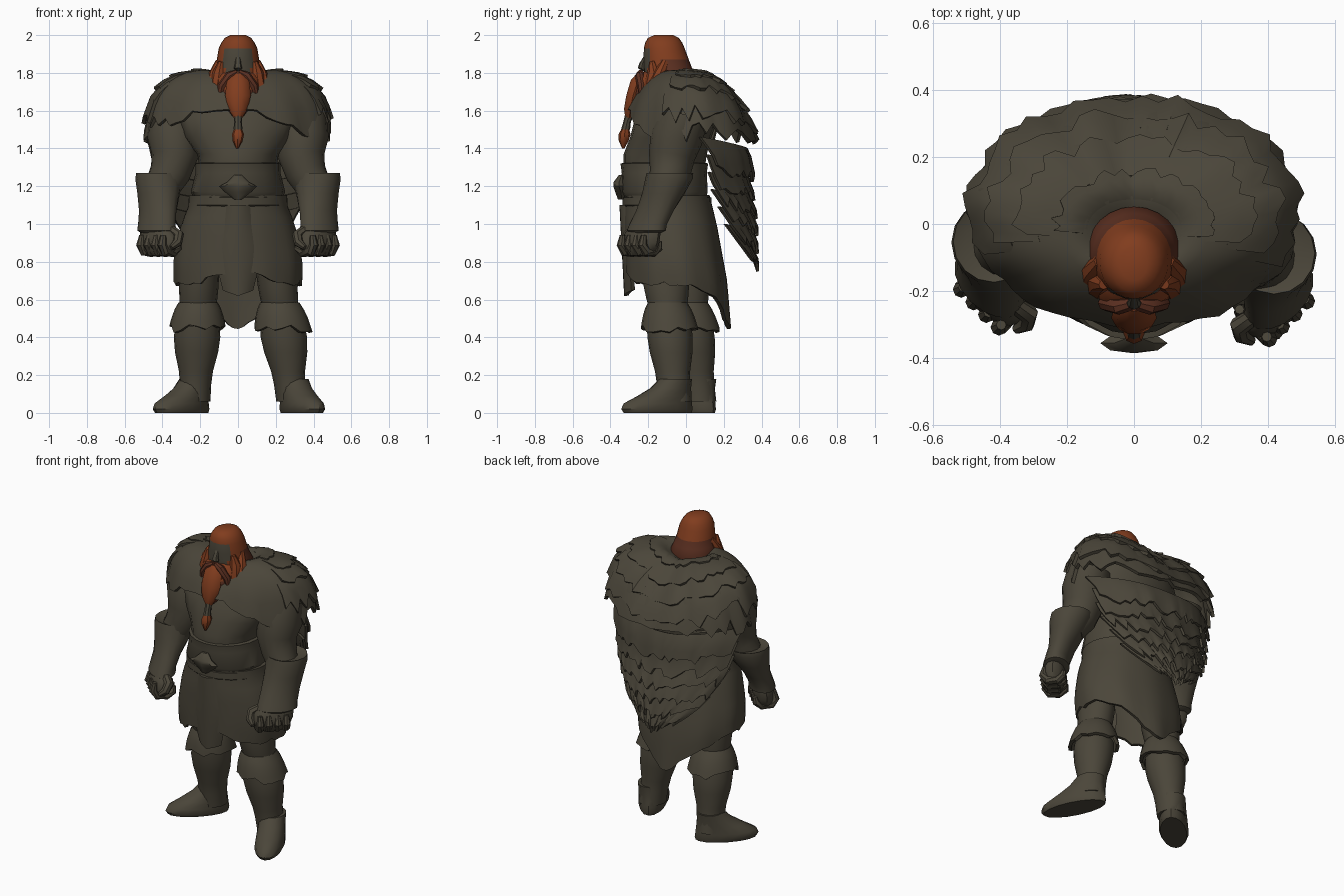
import bpy, bmesh, random
from math import sin, cos, pi, radians
from mathutils import Vector

if "Cube" in bpy.data.objects:
    bpy.data.objects.remove(bpy.data.objects["Cube"])
random.seed(4)


def material(name, *rgb):
    m = bpy.data.materials.new(name)
    m.use_nodes = True
    m.diffuse_color = (*rgb, 1)
    m.node_tree.nodes["Principled BSDF"].inputs["Base Color"].default_value = (*rgb, 1)
    return m


CLOTH = material("charcoal cloth", 0.07, 0.061, 0.042)
RUST = material("rust hair", 0.22, 0.046, 0.013)
DARK = material("dark rust hair", 0.105, 0.029, 0.015)


def finish(name, bm, mats, thick=0, angle=40):
    bmesh.ops.recalc_face_normals(bm, faces=bm.faces)
    mesh = bpy.data.meshes.new(name)
    bm.to_mesh(mesh)
    bm.free()
    ob = bpy.data.objects.new(name, mesh)
    bpy.context.collection.objects.link(ob)
    for m in mats:
        mesh.materials.append(m)
    bpy.ops.object.select_all(action='DESELECT')
    bpy.context.view_layer.objects.active = ob
    ob.select_set(True)
    if thick:
        mod = ob.modifiers.new("thickness", 'SOLIDIFY')
        mod.thickness, mod.offset = thick, 0
        bpy.ops.object.modifier_apply(modifier=mod.name)
    bpy.ops.object.shade_smooth_by_angle(angle=radians(angle))
    return ob


def loft(name, rings, mat=CLOTH, n=16, tilt=False, turn=0, extra=()):
    """Closed skin over elliptical rings given as (x, y, z, rx, ry)."""
    bm = bmesh.new()
    pts = [Vector(r[:3]) for r in rings]
    loops = []
    for i, r in enumerate(rings):
        u, v = Vector((cos(turn), sin(turn), 0)), Vector((-sin(turn), cos(turn), 0))
        if tilt:
            t = (pts[min(i + 1, len(pts) - 1)] - pts[max(i - 1, 0)]).normalized()
            u = (u - t * u.dot(t)).normalized()
            v = t.cross(u)
        loops.append([bm.verts.new(pts[i] + u * r[3] * cos(k * 2 * pi / n)
                                   + v * r[-1] * sin(k * 2 * pi / n)) for k in range(n)])
    for a, b in zip(loops, loops[1:]):
        for k in range(n):
            j = (k + 1) % n
            bm.faces.new((a[k], a[j], b[j], b[k]))
    bm.faces.new(loops[0])
    bm.faces.new(loops[-1])
    return finish(name, bm, (mat, *extra))


def sheet(name, f, nu, nv, thick, closed=False):
    """Thick cloth over the surface f(column, v) with v from 0 to 1."""
    bm = bmesh.new()
    g = [[bm.verts.new(f(i, j / nv)) for i in range(nu)] for j in range(nv + 1)]
    for a, b in zip(g, g[1:]):
        for i in range(nu if closed else nu - 1):
            k = (i + 1) % nu
            bm.faces.new((a[i], a[k], b[k], b[i]))
    return finish(name, bm, (CLOTH,), thick)


def at(table, z):
    """Linear lookup in a table of (z, value) sorted upward."""
    if z <= table[0][0]:
        return table[0][1]
    for (a, p), (b, q) in zip(table, table[1:]):
        if z <= b:
            return p + (q - p) * (z - a) / (b - a)
    return table[-1][1]


# Torso and belt
loft("torso", [(0, -.1, 1.12, .23, .21), (0, -.115, 1.3, .205, .215), (0, -.11, 1.37, .215, .22),
               (0, -.08, 1.46, .29, .215), (0, -.05, 1.56, .33, .22), (0, -.02, 1.64, .28, .19)], n=20)
loft("belt", [(0, -.11, 1.14, .235, .215), (0, -.115, 1.17, .25, .23), (0, -.115, 1.27, .225, .225),
              (0, -.115, 1.32, .225, .232), (0, -.11, 1.33, .2, .19)], n=20)
loft("lower_belt", [(0, -.1, 1.08, .245, .215), (0, -.1, 1.1, .26, .235),
                    (0, -.1, 1.14, .255, .235), (0, -.1, 1.15, .24, .2)], n=20)
loft("buckle", [(0, -.34, 1.13, .02, .02), (0, -.345, 1.17, .07, .03), (0, -.355, 1.2, .1, .03),
                (0, -.355, 1.22, .06, .03), (0, -.34, 1.26, .02, .015)], n=8)

# Skirt: short over the thighs, a long pointed tail behind
SK = 48
skirt_jag = [random.uniform(-.015, .015) for _ in range(SK)]


def skirt(i, v):
    a = i * 2 * pi / SK
    hem = .685 - .23 * max(0, sin(a)) ** 3 + .06 * max(0, -sin(a)) ** 8 + skirt_jag[i]
    z = 1.15 + (hem - 1.15) * v
    rx = at(((.45, .2), (.6, .31), (.7, .332), (.82, .33), (1, .29), (1.1, .25)), z)
    ry = at(((.45, .27), (.7, .27), (.85, .255), (1, .24), (1.15, .215)), z)
    fold = 1 + .015 * sin(a * 9) * v
    return (rx * cos(a) * fold, -.1 + .055 * v + ry * sin(a) * fold, z)


sheet("skirt", skirt, SK, 8, .02, closed=True)


def flap(i, v):
    u = i / 4 - 1
    half = at(((.62, .06), (.68, .085), (.85, .11), (1.1, .06)), 1.1 - .45 * v)
    return (u * half, -.34 + .035 * u * u + .025 * v, 1.1 - .45 * v - .03 * (1 - abs(u)) * v)


sheet("front_flap", flap, 9, 6, .025)

# Legs, boots and feet; each has its own stance
for side, ankle, hip, toe, size in (("left", (.292, -.055), (.2, -.11), 26, 1),
                                    ("right", (-.23, .08), (-.205, -.01), -45, .92)):
    def leg(z, r, q=None):
        k = z / .75
        return (ankle[0] + (hip[0] - ankle[0]) * k, ankle[1] + (hip[1] - ankle[1]) * k, z, r, q or r)

    loft(side + "_thigh", [leg(.53, .092), leg(.6, .1, .11), leg(.67, .105, .12), leg(.78, .105, .125)])
    loft(side + "_boot", [leg(.06, .082, .088), leg(.15, .083, .088), leg(.22, .09, .093),
                          leg(.32, .114, .113), leg(.4, .123, .12), leg(.46, .118)])
    jag = [random.uniform(-.022, .022) for _ in range(20)]

    def cuff(i, v):
        a = i * 2 * pi / 20
        z = .58 - .135 * v + jag[i] * v
        x, y, _, r, _ = leg(z, at(((.43, .145), (.5, .13), (.55, .112), (.58, .095)), z))
        return (x + r * cos(a), y + r * sin(a), z)

    sheet(side + "_boot_cuff", cuff, 20, 4, .02, closed=True)
    t = radians(toe)
    loft(side + "_foot", [(ankle[0] + f * size * sin(t), ankle[1] - f * size * cos(t), z, w, l * size)
                          for f, z, l, w in ((.105, 0, .2, .078), (.11, .02, .21, .088), (.105, .05, .2, .086),
                                             (.065, .09, .155, .083), (.03, .13, .115, .08), (0, .18, .088, .08))],
         turn=t)

# Arms, gauntlets and fists; the flat fists are turned inward
for side, s, dy in (("left", 1, 0), ("right", -1, .035)):
    def place(rows):
        return [(x * s, y + dy, *rest) for x, y, *rest in rows]

    def grip(rows):
        """Rows of (across, forward, z, radius) in the frame of the turned fist."""
        return place([(.42 + (a - f) * .7071, -.24 - (a + f) * .7071, z, r) for a, f, z, r in rows])

    loft(side + "_arm", place([(.34, -.01, 1.58, .13), (.34, -.05, 1.46, .14), (.335, -.075, 1.36, .123),
                               (.36, -.085, 1.27, .108), (.41, -.11, 1.18, .09)]), tilt=True)
    loft(side + "_gauntlet", place([(.41, -.085, 1.255, .09, .09), (.415, -.085, 1.27, .125, .122),
                                    (.418, -.09, 1.24, .126, .126), (.42, -.12, 1.16, .105, .12),
                                    (.425, -.165, 1.07, .08, .118), (.43, -.2, 1.0, .076, .12),
                                    (.43, -.21, .965, .08, .125), (.43, -.215, .95, .065, .09)]),
         turn=-s * pi / 4)
    loft(side + "_fist", place([(.43, -.215, .99, .055, .09), (.425, -.23, .95, .064, .118),
                                (.42, -.24, .9, .068, .122), (.418, -.245, .86, .062, .11),
                                (.415, -.245, .833, .042, .08)]), n=12, turn=-s * pi / 4)
    for k in range(4):
        f = .085 - .053 * k
        loft(f"{side}_finger_{k}", grip([(.05, f, .94, .015), (.06, f, .89, .025), (.035, f, .855, .027),
                                         (-.02, f, .85, .027), (-.058, f, .875, .024), (-.065, f, .91, .014)]),
             n=8, tilt=True)
    loft(side + "_thumb", grip([(-.02, .07, .97, .025), (-.03, .12, .94, .03), (-.005, .135, .9, .026),
                                (.03, .125, .875, .014)]), n=8, tilt=True)

# Fur mantle over the shoulders: a full base, then shaggy tufted layers behind
MN = 60


def mantle(name, near, far, lift, cols, nv, ragged):
    jag = [random.uniform(-ragged, ragged) for _ in range(cols)]

    def surface(i, v):
        a = (i - (cols - MN / 2) / 2 * (cols < MN)) * 2 * pi / MN
        t = near + (far - near + jag[i]) * v
        side = abs(cos(a)) ** 1.5
        front = max(0, -sin(a))
        hem = 1.42 + .17 * front ** (3.5 if cos(a) > 0 else 1.5) + jag[i] * (1 - front)
        drop = max(0, 1 - min(1, t) ** (2 + 2 * side)) ** (.8 - .4 * side)
        r = (1 + .02 * sin(a * 11) * v * v) * (1 + .04 * abs(sin(2 * a)) * (sin(a) > 0))
        out = .48 * t + lift * v
        dip = .05 * max(0, 1 - (t - .22) / .14)
        return (out * cos(a) * r, -.05 + .085 * t + .7 * out * sin(a) * r,
                hem + (1.81 - hem) * drop + lift * v * .6 - dip)

    sheet(name, surface, cols, nv, .02, closed=cols == MN)


mantle("fur_mantle", .24, 1, 0, MN, 10, .025)
mantle("fur_collar", .3, .45, .015, 33, 3, .03)
mantle("fur_layer_upper", .45, .68, .018, 35, 3, .05)
mantle("fur_layer_middle", .6, .84, .018, 37, 3, .05)
mantle("fur_layer_lower", .78, .96, .014, 39, 3, .04)

# Shaggy cape made of overlapping tufted tiers
half_width = ((.78, .03), (.9, .18), (1, .28), (1.2, .39), (1.5, .46))
back_line = ((.78, .36), (1.02, .355), (1.2, .33), (1.37, .355), (1.55, .315))
CN = 33
for n in range(6):
    jag = [random.uniform(-.035, .03) for _ in range(CN)]

    def tier(i, v):
        u = 2 * i / (CN - 1) - 1
        z = 1.46 - .092 * n - .16 * v - .06 * (1 - u * u) + jag[i] * v
        w = at(half_width, z + .04)
        bow = at(((.8, .03), (1, .12), (1.3, .2), (1.6, .26)), z)
        return (-.02 + u * w, at(back_line, z) - bow * abs(u) ** 2.4 - .03 + .05 * v, z)

    sheet(f"cape_tier_{n}", tier, CN, 3, .015)

# Head with painted face and darker nape
head = loft("head", [(0, -.08, 1.73, .13, .12), (0, -.085, 1.78, .142, .137), (0, -.096, 1.825, .124, .128),
                     (0, -.105, 1.87, .112, .12), (0, -.115, 1.93, .102, .108), (0, -.118, 1.96, .088, .098),
                     (0, -.12, 1.985, .07, .082), (0, -.118, 2.0, .04, .05)],
            RUST, 24, extra=(CLOTH, DARK))
for p in head.data.polygons:
    c = p.center
    if abs(c.x) < .075 and c.y < -.15 and 1.79 < c.z < 1.93:
        p.material_index = 1
    elif c.z < 1.86 and c.y > -.12:
        p.material_index = 2
loft("nose", [(0, -.215, 1.885, .012, .01), (0, -.23, 1.85, .016, .018), (0, -.235, 1.825, .022, .02),
              (0, -.22, 1.81, .012, .01)], n=8)

# Braided beard
beard = loft("beard", [(0, -.16, 1.81, .08, .06), (0, -.175, 1.77, .12, .08), (0, -.185, 1.71, .118, .09),
                       (0, -.205, 1.66, .095, .085), (0, -.245, 1.61, .06, .06), (0, -.28, 1.565, .025, .03)],
             RUST, 12, extra=(DARK,))
for p in beard.data.polygons:
    p.material_index = int(p.center.z < 1.69)
loft("beard_braid", [(0, -.23, 1.8, .03, .03), (0, -.255, 1.76, .06, .04), (0, -.28, 1.68, .068, .038),
                     (0, -.295, 1.61, .052, .035), (0, -.3, 1.56, .022, .022)], RUST, 10)
loft("beard_tie", [(0, -.3, 1.575, .024), (0, -.312, 1.54, .02), (0, -.32, 1.5, .024)], n=8)
loft("beard_tip", [(0, -.32, 1.515, .015), (0, -.325, 1.475, .032), (-.002, -.33, 1.44, .026),
                   (-.004, -.332, 1.4, .006)], RUST, 8)
for side, s in (("left", 1), ("right", -1)):
    loft(side + "_moustache", [(.005 * s, -.24, 1.8, .018), (.045 * s, -.245, 1.785, .025),
                               (.085 * s, -.235, 1.73, .024), (.1 * s, -.235, 1.65, .008)], DARK, 8, True)
    loft(side + "_cheek_beard", [(.09 * s, -.18, 1.86, .015), (.1 * s, -.17, 1.8, .035),
                                 (.11 * s, -.185, 1.72, .04), (.09 * s, -.21, 1.62, .01)], RUST, 8, True)
    loft(side + "_hair_lock", [(.1 * s, -.11, 1.86, .02), (.122 * s, -.14, 1.79, .035), (.133 * s, -.175, 1.72, .034),
                               (.145 * s, -.215, 1.67, .016)], RUST, 8, True)
    loft(side + "_lock_bead", [(.145 * s, -.215, 1.675, .018), (.152 * s, -.235, 1.645, .018)], CLOTH, 8, True)
    loft(side + "_lock_tip", [(.152 * s, -.235, 1.65, .01), (.158 * s, -.245, 1.625, .02),
                              (.163 * s, -.255, 1.59, .004)], RUST, 8, True)
